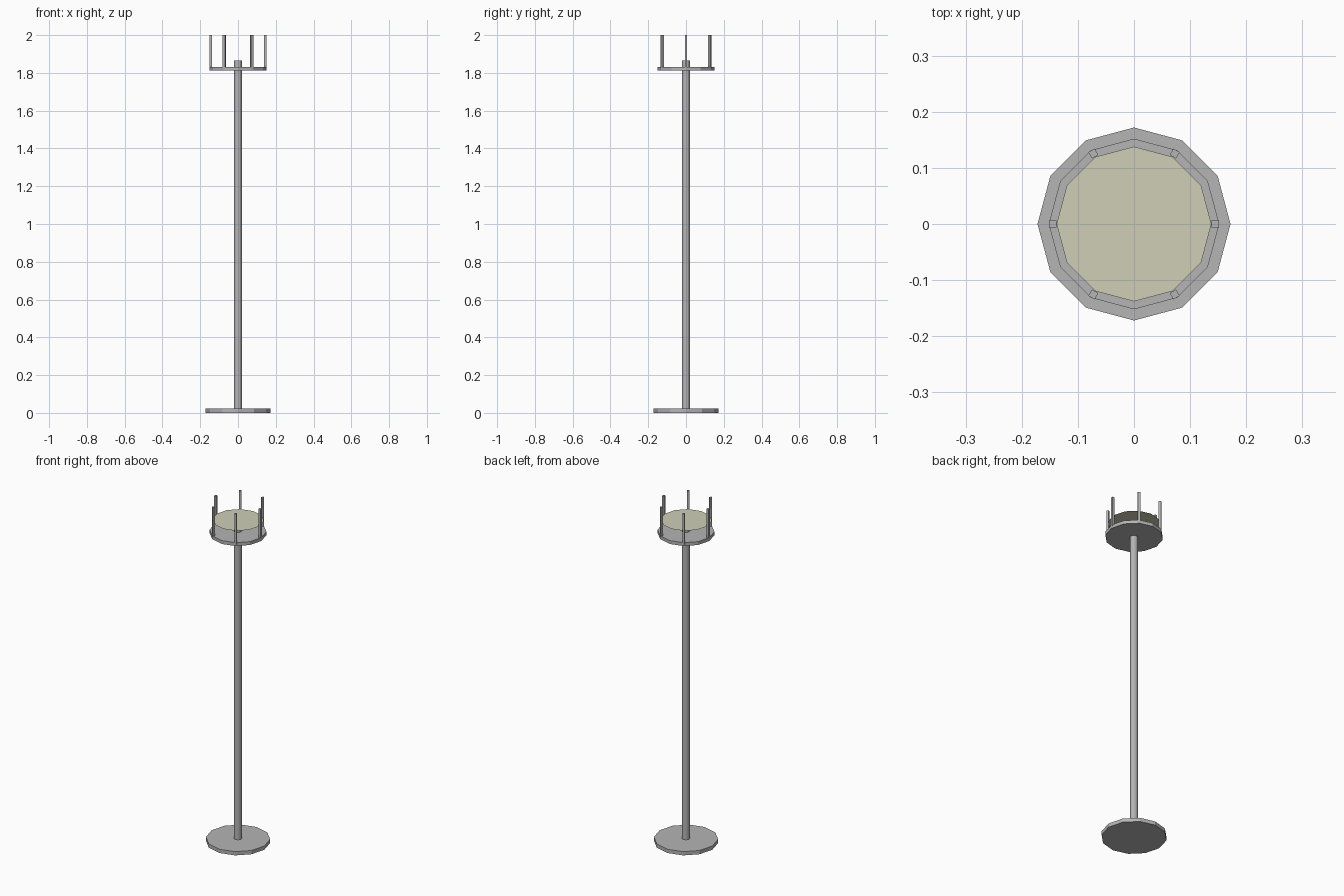
import bpy
from math import cos, sin, pi

cube = bpy.data.objects.get("Cube")
if cube:
    bpy.data.objects.remove(cube, do_unlink=True)


def make_material(name, rgb):
    mat = bpy.data.materials.new(name)
    mat.use_nodes = True
    color = (*rgb, 1.0)
    mat.diffuse_color = color
    mat.node_tree.nodes["Principled BSDF"].inputs["Base Color"].default_value = color
    return mat


metal = make_material("grey metal", (0.46, 0.46, 0.46))
cream = make_material("pale cream", (0.62, 0.62, 0.47))

SIDES = 12


def cylinder(name, radius, bottom, top, mat):
    bpy.ops.mesh.primitive_cylinder_add(
        vertices=SIDES, radius=radius, depth=top - bottom,
        location=(0, 0, (bottom + top) / 2))
    obj = bpy.context.object
    obj.name = name
    obj.data.materials.append(mat)
    return obj


# Foot, pole and the plate that carries the posts
cylinder("base", 0.172, 0.0, 0.022, metal)
cylinder("pole", 0.022, 0.01, 1.865, metal)
cylinder("top_plate", 0.152, 1.812, 1.832, metal)

# Thin diffuser sheet held between the posts
bpy.ops.mesh.primitive_circle_add(
    vertices=SIDES, radius=0.138, fill_type='NGON', location=(0, 0, 1.895))
diffuser = bpy.context.object
diffuser.name = "diffuser"
diffuser.data.materials.append(cream)

# Six slim posts around the rim, each turned to face the centre
POSTS = 6
RING = 0.145
for i in range(POSTS):
    angle = 2 * pi * i / POSTS
    low, high = 1.822, 2.0
    bpy.ops.mesh.primitive_cube_add(
        size=1, location=(RING * cos(angle), RING * sin(angle), (low + high) / 2),
        rotation=(0, 0, angle))
    post = bpy.context.object
    post.name = f"post_{i + 1}"
    post.scale = (0.013, 0.013, high - low)
    post.data.materials.append(metal)
